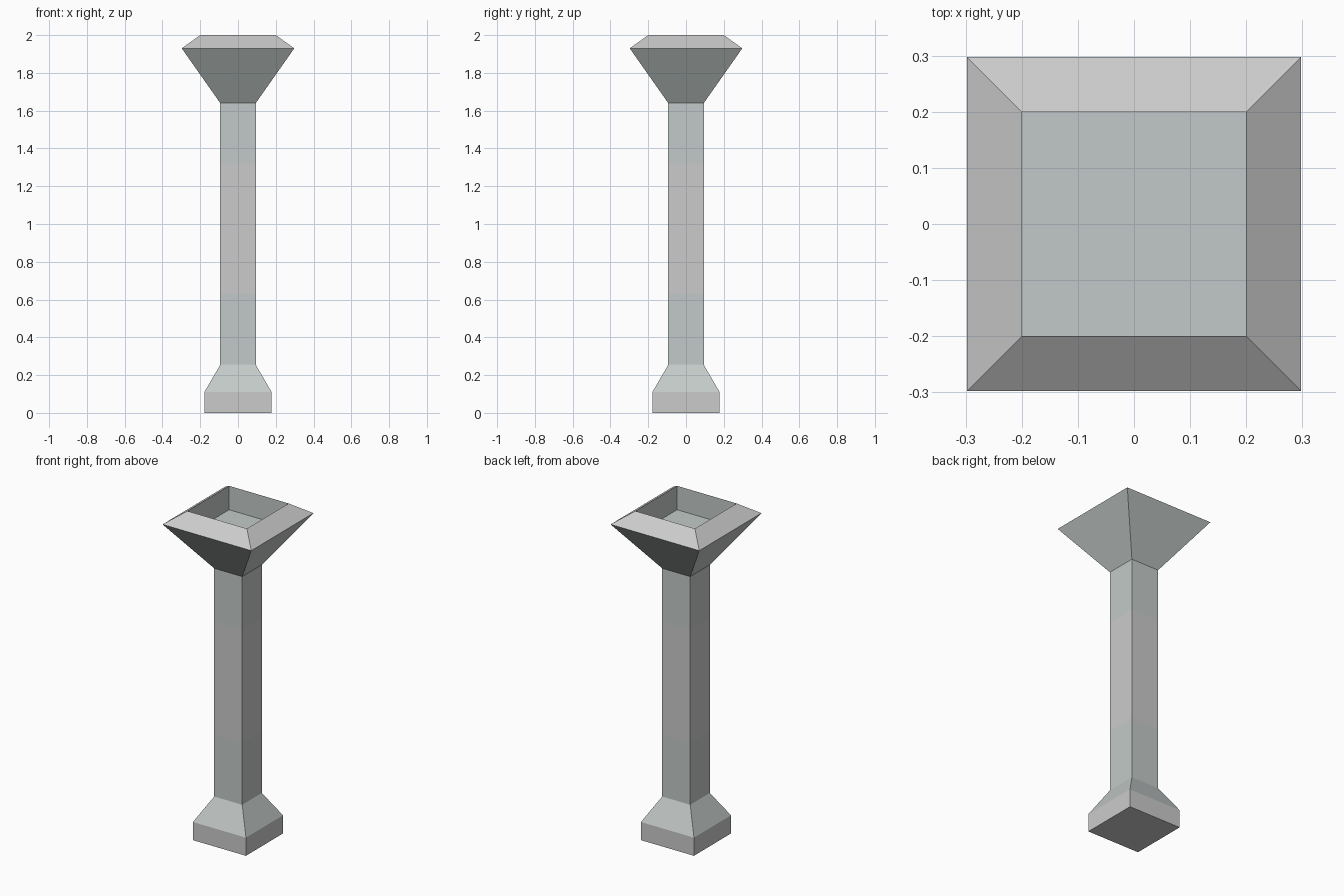
import bpy, bmesh

if "Cube" in bpy.data.objects:
    bpy.data.objects.remove(bpy.data.objects["Cube"])

stone = bpy.data.materials.new("green_grey_stone")
stone.diffuse_color = (0.545, 0.589, 0.58, 1)
stone.use_nodes = True
stone.node_tree.nodes["Principled BSDF"].inputs["Base Color"].default_value = stone.diffuse_color


def loft(name, rings, mat=None, cap_start=False, cap_end=False):
    """Square rings (half width, z) joined by flat sides; outward when listed bottom to top."""
    bm = bmesh.new()
    loops = [[bm.verts.new((sx * h, sy * h, z))
              for sx, sy in ((-1, -1), (1, -1), (1, 1), (-1, 1))]
             for h, z in rings]
    for a, b in zip(loops, loops[1:]):
        for i in range(4):
            j = (i + 1) % 4
            bm.faces.new((a[i], a[j], b[j], b[i]))
    if cap_start:
        bm.faces.new(loops[0][::-1])
    if cap_end:
        bm.faces.new(loops[-1])
    mesh = bpy.data.meshes.new(name)
    bm.to_mesh(mesh)
    bm.free()
    if mat:
        mesh.materials.append(mat)
    obj = bpy.data.objects.new(name, mesh)
    bpy.context.collection.objects.link(obj)
    return obj


# Foot
loft("plinth", [(0.178, 0), (0.178, 0.11)], cap_start=True)
loft("base_taper", [(0.178, 0.11), (0.094, 0.255)], stone)

# Shaft with a paler middle band
loft("lower_shaft", [(0.094, 0.255), (0.094, 0.63)], stone)
loft("middle_shaft", [(0.094, 0.63), (0.094, 1.32)])
loft("upper_shaft", [(0.094, 1.32), (0.094, 1.64)], stone)

# Flared head, bevelled rim and sunken basin
loft("flared_head", [(0.094, 1.64), (0.298, 1.93)], stone)
loft("rim", [(0.298, 1.93), (0.2, 2.0)])
loft("basin", [(0.2, 2.0), (0.2, 1.855)], stone, cap_end=True)
